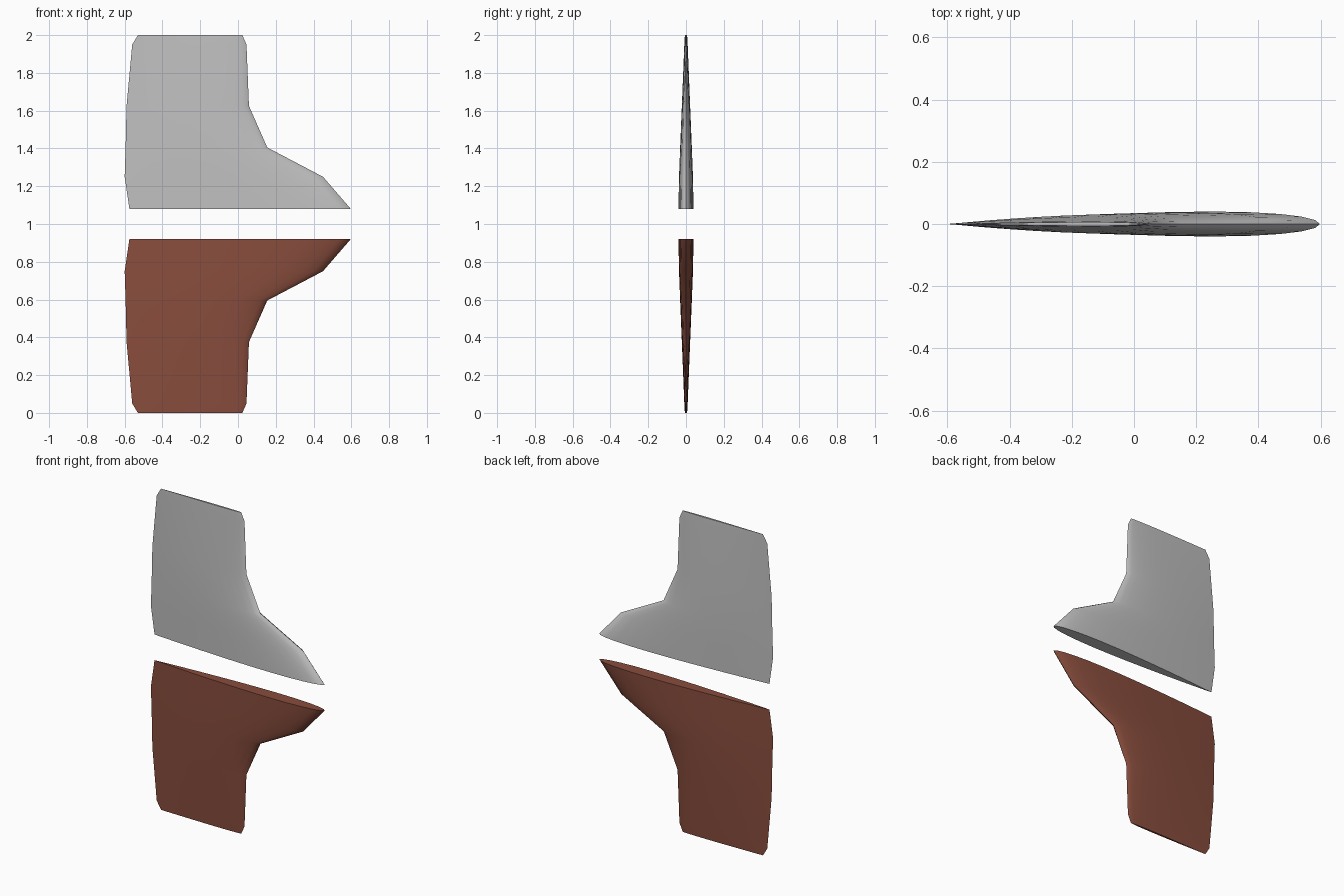
import bpy, bmesh, math

cube = bpy.data.objects.get("Cube")
if cube:
    bpy.data.objects.remove(cube)


def material(name, rgb):
    m = bpy.data.materials.new(name)
    m.use_nodes = True
    color = (*rgb, 1)
    m.diffuse_color = color
    m.node_tree.nodes["Principled BSDF"].inputs["Base Color"].default_value = color
    return m


# Stations from root to tip: height above middle, trailing x, leading x, half thickness
STATIONS = [
    (0.08, -0.575, 0.597, 0.040),
    (0.25, -0.60, 0.45, 0.037),
    (0.405, -0.595, 0.155, 0.031),
    (0.625, -0.59, 0.058, 0.022),
    (0.95, -0.56, 0.045, 0.009),
    (1.0, -0.53, 0.023, 0.006),
]
STEPS = 14


def thickness(t):
    """Airfoil half thickness, t = 0 at the leading edge, peak of 1."""
    return 2 * (1.4845 * math.sqrt(t) - 0.63 * t - 1.758 * t**2
                + 1.4215 * t**3 - 0.518 * t**4)


def section(trail, lead, half):
    """Closed outline: front side back to the trailing edge, then return."""
    ts = [(1 - math.cos(math.pi * i / STEPS)) / 2 for i in range(STEPS + 1)]
    front = [(lead + (trail - lead) * t, -half * max(thickness(t), 0)) for t in ts]
    front[-1] = (trail, 0)
    return front + [(x, -y) for x, y in reversed(front[1:-1])]


def fin(name, direction, mat):
    bm = bmesh.new()
    rings = []
    for h, trail, lead, half in STATIONS:
        z = 1 + direction * h
        rings.append([bm.verts.new((x, y, z)) for x, y in section(trail, lead, half)])
    n = len(rings[0])
    for a, b in zip(rings, rings[1:]):
        for i in range(n):
            j = (i + 1) % n
            bm.faces.new((a[i], a[j], b[j], b[i]))
    # Flat root and tip caps
    bm.faces.new(rings[0])
    bm.faces.new(rings[-1])
    bmesh.ops.recalc_face_normals(bm, faces=bm.faces)
    mesh = bpy.data.meshes.new(name)
    bm.to_mesh(mesh)
    bm.free()
    mesh.materials.append(mat)
    obj = bpy.data.objects.new(name, mesh)
    bpy.context.collection.objects.link(obj)
    bpy.ops.object.select_all(action="DESELECT")
    obj.select_set(True)
    bpy.context.view_layer.objects.active = obj
    bpy.ops.object.shade_smooth_by_angle(angle=math.radians(40))


fin("upper_fin", 1, material("light grey", (0.53, 0.53, 0.53)))
fin("lower_fin", -1, material("rust brown", (0.25, 0.075, 0.047)))
